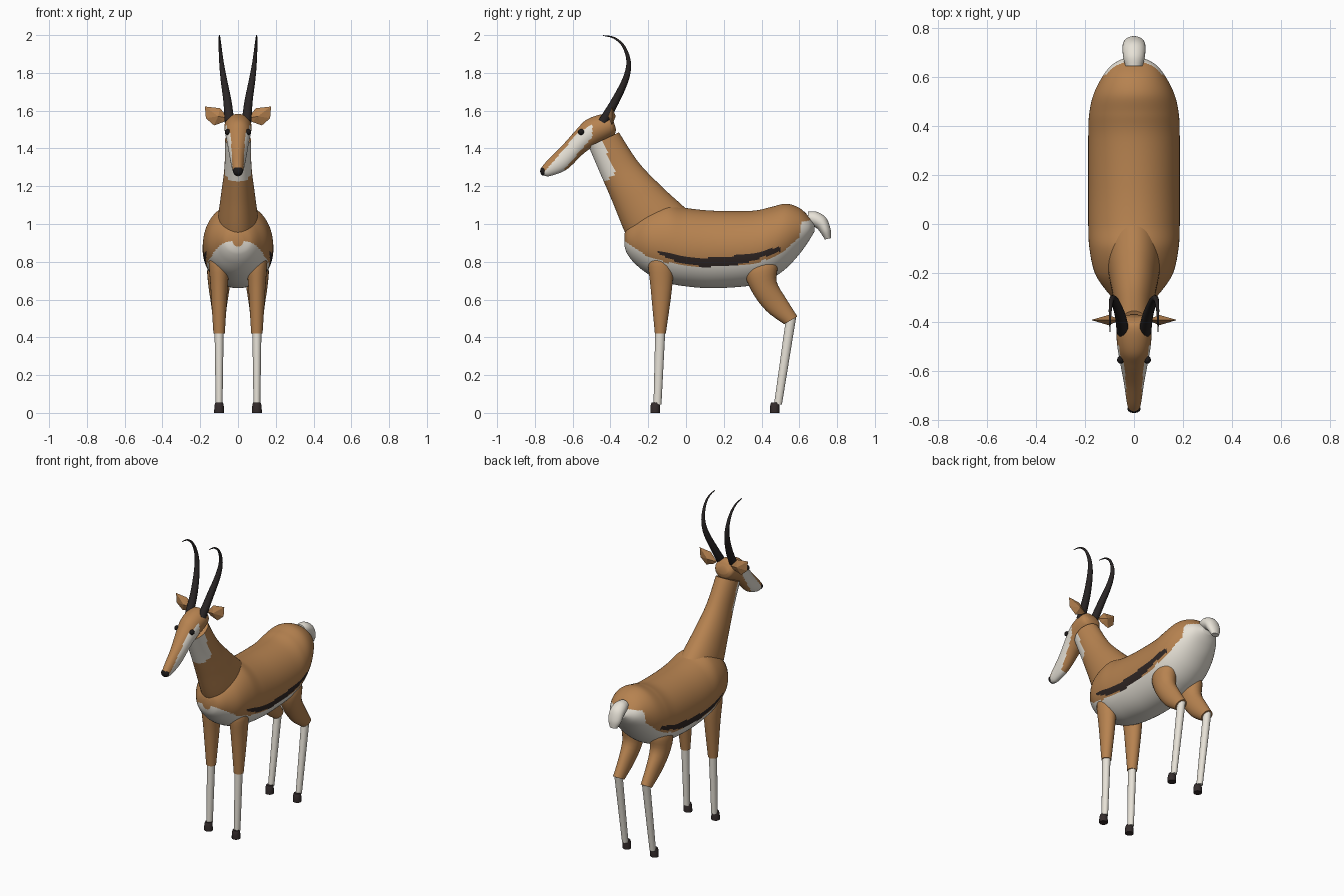
import bpy, bmesh, math
from mathutils import Vector

cube = bpy.data.objects.get("Cube")
if cube:
    bpy.data.objects.remove(cube, do_unlink=True)


def material(name, r, g, b):
    mat = bpy.data.materials.new(name)
    mat.use_nodes = True
    mat.diffuse_color = (r, g, b, 1)
    shader = next(n for n in mat.node_tree.nodes if n.type == 'BSDF_PRINCIPLED')
    shader.inputs["Base Color"].default_value = (r, g, b, 1)
    shader.inputs["Roughness"].default_value = 0.8
    return mat


TAN = material("tan coat", .47, .225, .08)
WHITE = material("white coat", .80, .76, .68)
STRIPE = material("dark stripe", .03, .02, .018)
HORN = material("horn", .022, .018, .018)
HOOF = material("hoof", .035, .025, .025)
BLACK = material("eye black", .012, .01, .01)


def finish(name, bm, mats, rule=None, mirror=False, smooth=True):
    """Turn a bmesh into an object, colouring faces by rule(face centre)."""
    bmesh.ops.recalc_face_normals(bm, faces=bm.faces)
    if rule:
        for f in bm.faces:
            f.material_index = rule(f.calc_center_median())
    mesh = bpy.data.meshes.new(name)
    bm.to_mesh(mesh)
    bm.free()
    for m in mats:
        mesh.materials.append(m)
    obj = bpy.data.objects.new(name, mesh)
    bpy.context.collection.objects.link(obj)
    if smooth:
        bpy.ops.object.select_all(action='DESELECT')
        obj.select_set(True)
        bpy.context.view_layer.objects.active = obj
        bpy.ops.object.shade_smooth_by_angle(angle=math.radians(40))
    if mirror:
        obj.modifiers.new("Mirror", 'MIRROR')
    return obj


def spline(keys, steps):
    """Smooth curve through the key rings."""
    keys = [Vector(k) for k in keys]
    out = []
    for i in range(len(keys) - 1):
        a, b = keys[i], keys[i + 1]
        ta = (b - keys[max(i - 1, 0)]) / 2
        tb = (keys[min(i + 2, len(keys) - 1)] - a) / 2
        for s in range(steps):
            t = s / steps
            h = t * t * (3 - 2 * t)
            out.append(a * (1 - h) + b * h + ta * (t * (1 - t) ** 2) - tb * (t * t * (1 - t)))
    return out + [keys[-1]]


def loft(name, keys, mats, x=0, seg=24, steps=4, **kw):
    """Skin oval rings; each is one edge (y, z), the opposite edge (y, z), half width."""
    bm = bmesh.new()
    rings = []
    for ay, az, by, bz, w in spline(keys, steps):
        ring = []
        for k in range(seg):
            a = math.tau * k / seg
            c = math.cos(a) / 2
            ring.append(bm.verts.new((x + w * math.sin(a),
                                      (ay + by) / 2 + (ay - by) * c,
                                      (az + bz) / 2 + (az - bz) * c)))
        rings.append(ring)
    for r, s in zip(rings, rings[1:]):
        for k in range(seg):
            n = (k + 1) % seg
            bm.faces.new((r[k], r[n], s[n], s[k]))
    bm.faces.new(rings[0])
    bm.faces.new(rings[-1])
    return finish(name, bm, mats, **kw)


def along(points, y):
    """Height of a broken line at y."""
    for (y0, z0), (y1, z1) in zip(points, points[1:]):
        if y <= y1:
            return z0 + (z1 - z0) * (y - y0) / (y1 - y0)
    return points[-1][1]


# Body: white belly and rump, dark flank stripe
BELLY = [(-.34, .92), (-.2, .825), (-.1, .795), (.1, .772), (.35, .785),
         (.5, .84), (.6, .93), (.61, 1.01), (.7, 1.03)]
STRIPE_LOW = [(-.15, .845), (-.05, .80), (.1, .77), (.3, .788), (.5, .855)]
STRIPE_HIGH = [(-.15, .86), (-.05, .835), (.1, .82), (.3, .835), (.5, .88)]


def body_colour(c):
    if -.15 < c.y < .5 and along(STRIPE_LOW, c.y) < c.z < along(STRIPE_HIGH, c.y):
        return 2
    return 1 if c.z < along(BELLY, c.y) and c.z < 1.02 else 0


profile = [(-.325, .95, .88, .03), (-.31, .985, .84, .075), (-.27, 1.03, .79, .115),
           (-.2, 1.08, .735, .16), (-.1, 1.11, .69, .182), (0, 1.085, .67, .187),
           (.15, 1.07, .66, .187), (.35, 1.07, .675, .187), (.45, 1.09, .71, .183),
           (.53, 1.107, .765, .165), (.6, 1.085, .84, .13), (.65, 1.04, .91, .09),
           (.68, 1.0, .96, .035)]
loft("body", [(y, top, y, low, w) for y, top, low, w in profile],
     [TAN, WHITE, STRIPE], seg=128, steps=10, rule=body_colour)


# Neck with white throat patch
def throat(c):
    above = c.z - .78 * (c.y + .42) > 1.23
    front = c.y < -.375 - .38 * (c.z - 1.265)
    return int(above and front)


loft("neck", [(-.515, 1.41, -.355, 1.485, .068), (-.455, 1.27, -.25, 1.325, .072),
              (-.39, 1.12, -.12, 1.19, .09), (-.325, .96, .01, 1.07, .108),
              (-.27, .86, .08, .98, .108)],
     [TAN, WHITE], seg=48, steps=10, rule=throat)


# Head with white cheek bands
def cheek(c):
    under = c.z < along([(-.8, 1.215), (-.725, 1.305), (-.57, 1.485), (-.49, 1.53)], c.y)
    over = c.z > 1.295 + 1.15 * (c.y + .64) or c.y < -.64
    return int(under and over and c.y < -.495)


loft("head", [(-.765, 1.30, -.75, 1.255, .022), (-.735, 1.335, -.715, 1.255, .03),
              (-.66, 1.41, -.63, 1.29, .042), (-.58, 1.50, -.54, 1.375, .058),
              (-.53, 1.55, -.47, 1.42, .068), (-.46, 1.578, -.41, 1.45, .072),
              (-.41, 1.58, -.38, 1.47, .064), (-.385, 1.55, -.37, 1.5, .04)],
     [TAN, WHITE], seg=48, steps=8, rule=cheek)


# Nose and eyes
def ball(name, centre, size, mat, mirror=False):
    bm = bmesh.new()
    bmesh.ops.create_uvsphere(bm, u_segments=20, v_segments=12, radius=1)
    for v in bm.verts:
        v.co = Vector(centre) + Vector(a * b for a, b in zip(v.co, size))
    finish(name, bm, [mat], mirror=mirror)


ball("nose", (0, -.755, 1.28), (.027, .017, .024), BLACK)
ball("eyes", (.055, -.555, 1.487), (.014, .016, .016), BLACK, mirror=True)

# Ears: flat faceted leaves with a ridge on both sides
bm = bmesh.new()
outline = [(.05, 1.56), (.095, 1.613), (.175, 1.622), (.17, 1.56), (.127, 1.522), (.075, 1.54)]
rim = [bm.verts.new((x, -.392, z)) for x, z in outline]
for y in (-.413, -.372):
    hub = bm.verts.new((.105, y, 1.57))
    for p, q in zip(rim, rim[1:] + rim[:1]):
        bm.faces.new((p, q, hub))
finish("ears", bm, [TAN], mirror=True, smooth=False)

# Horns: tapered tubes sweeping back, then curling forward
horn_path = [(.045, -.44, 1.54, .026), (.056, -.375, 1.65, .022), (.076, -.318, 1.77, .017),
             (.088, -.304, 1.86, .012), (.095, -.33, 1.94, .008), (.098, -.38, 1.985, .005),
             (.098, -.44, 1.998, .002)]
points = spline(horn_path, 5)
curve = bpy.data.curves.new("horns", 'CURVE')
curve.dimensions = '3D'
curve.bevel_depth = 1
curve.bevel_resolution = 4
curve.use_fill_caps = True
curve.materials.append(HORN)
for side in (1, -1):
    poly = curve.splines.new('POLY')
    poly.points.add(len(points) - 1)
    for p, (x, y, z, r) in zip(poly.points, points):
        p.co = (side * x, y, z, 1)
        p.radius = r
    poly.use_smooth = True
bpy.context.collection.objects.link(bpy.data.objects.new("horns", curve))

# Tail: short curved tuft
loft("tail", [(.645, 1.065, .645, 1.0, .035), (.69, 1.065, .67, .99, .044),
              (.74, 1.035, .695, .975, .047), (.765, .975, .715, .95, .043),
              (.767, .925, .735, .918, .024)], [WHITE], steps=5)


# Legs: tan upper part, white lower part, dark hoof
def leg(name, upper, lower, hoof_y):
    loft(name + "_upper_legs", upper, [TAN], x=.1, mirror=True)
    loft(name + "_lower_legs", lower, [WHITE], x=.1, steps=2, mirror=True)
    f, b = hoof_y - .025, hoof_y + .025
    loft(name + "_hooves", [(f, 0, b, 0, .026), (f, .035, b, .035, .025),
                            (f + .006, .055, b - .004, .055, .02)],
         [HOOF], x=.1, steps=2, mirror=True)


leg("front",
    [(-.165, .845, -.11, .845, .025), (-.2, .80, -.07, .80, .053),
     (-.187, .66, -.074, .66, .045), (-.165, .42, -.107, .42, .03)],
    [(-.163, .43, -.11, .43, .024), (-.172, .045, -.13, .045, .018)], -.163)
leg("rear",
    [(.36, .83, .45, .84, .03), (.312, .75, .485, .785, .062),
     (.35, .64, .48, .695, .056), (.425, .54, .53, .605, .042),
     (.52, .47, .59, .51, .033)],
    [(.528, .49, .583, .505, .024), (.466, .045, .508, .045, .018)], .47)
